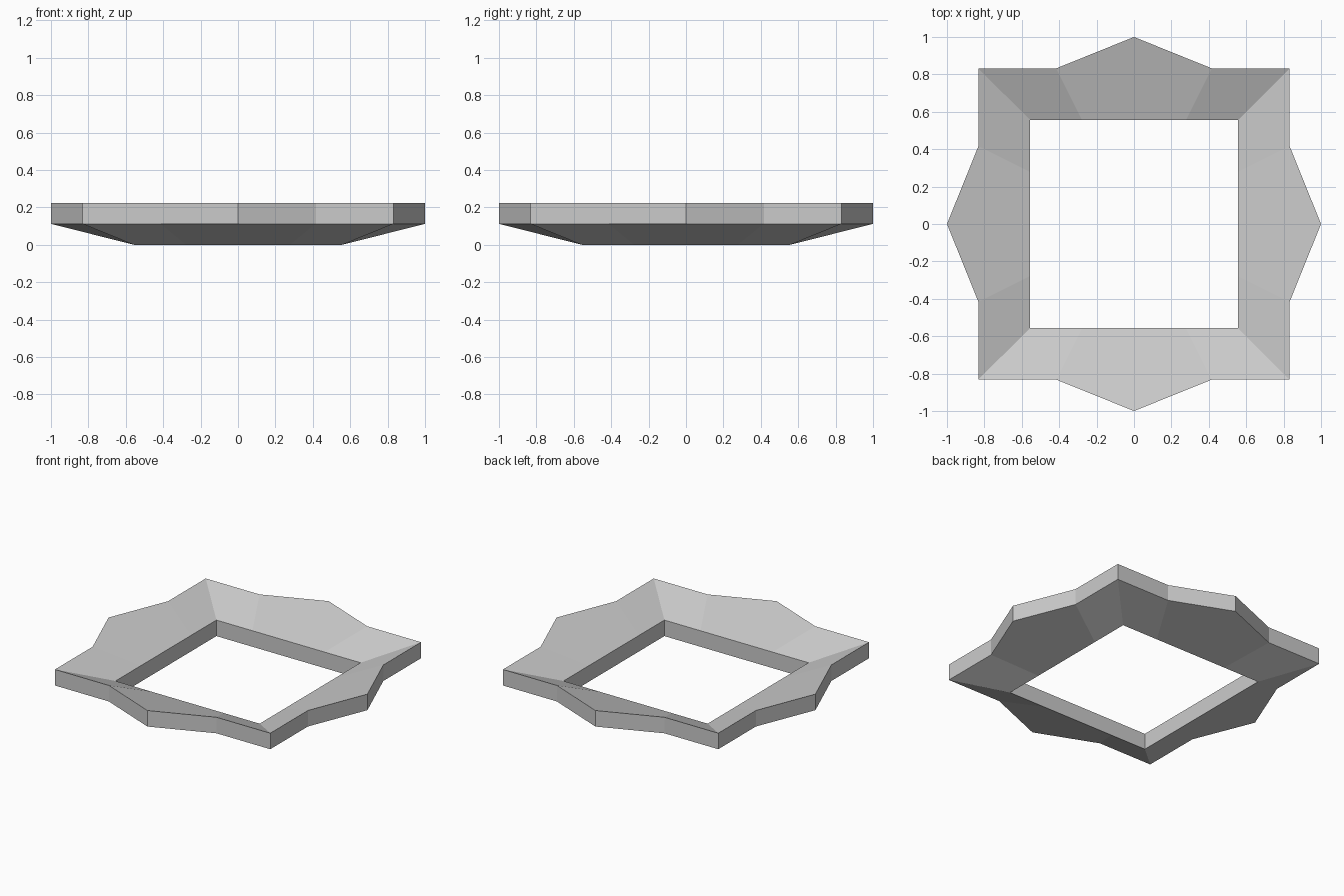
import bpy, bmesh
from mathutils import Matrix
from math import pi

if "Cube" in bpy.data.objects:
    bpy.data.objects.remove(bpy.data.objects["Cube"])

INNER, OUTER, TIP = 0.557, 0.832, 1.0      # opening, corner and point distances
RISE, THICK = 0.112, 0.112                 # outward slope and plate thickness

grey = bpy.data.materials.new("plain grey")
grey.diffuse_color = (0.6, 0.6, 0.6, 1)
grey.use_nodes = True
grey.node_tree.nodes["Principled BSDF"].inputs["Base Color"].default_value = grey.diffuse_color

bm = bmesh.new()


def face(points, turn):
    bm.faces.new([bm.verts.new(turn @ Matrix.Translation(p).translation) for p in points])


for k in range(4):
    turn = Matrix.Rotation(k * pi / 2, 4, 'Z')
    # Plan of one side: inner edge, then outer edge with its central point
    inner = [(x, -INNER) for x in (-INNER, -INNER / 2, INNER / 2, INNER)]
    outer = [(-OUTER, -OUTER), (-OUTER / 2, -OUTER), (0, -TIP),
             (OUTER / 2, -OUTER), (OUTER, -OUTER)]
    lo_in, hi_in = [[(x, y, z) for x, y in inner] for z in (0, THICK)]
    lo_out, hi_out = [[(x, y, z + RISE) for x, y in outer] for z in (0, THICK)]

    # Sloping top and underside: two end panels and a pointed middle panel
    for i, o, flip in ((hi_in, hi_out, 1), (lo_in, lo_out, -1)):
        for panel in ([o[0], o[1], i[1], i[0]],
                      [o[1], o[2], o[3], i[2], i[1]],
                      [o[3], o[4], i[3], i[2]]):
            face(panel[::flip], turn)
    # Outer and inner walls
    for a in range(4):
        face([lo_out[a], lo_out[a + 1], hi_out[a + 1], hi_out[a]], turn)
    for a in range(3):
        face([lo_in[a + 1], lo_in[a], hi_in[a], hi_in[a + 1]], turn)

bmesh.ops.remove_doubles(bm, verts=bm.verts[:], dist=0.0005)
bmesh.ops.recalc_face_normals(bm, faces=bm.faces[:])

mesh = bpy.data.meshes.new("pointed_square_frame")
bm.to_mesh(mesh)
bm.free()
mesh.materials.append(grey)
frame = bpy.data.objects.new("pointed_square_frame", mesh)
bpy.context.collection.objects.link(frame)
